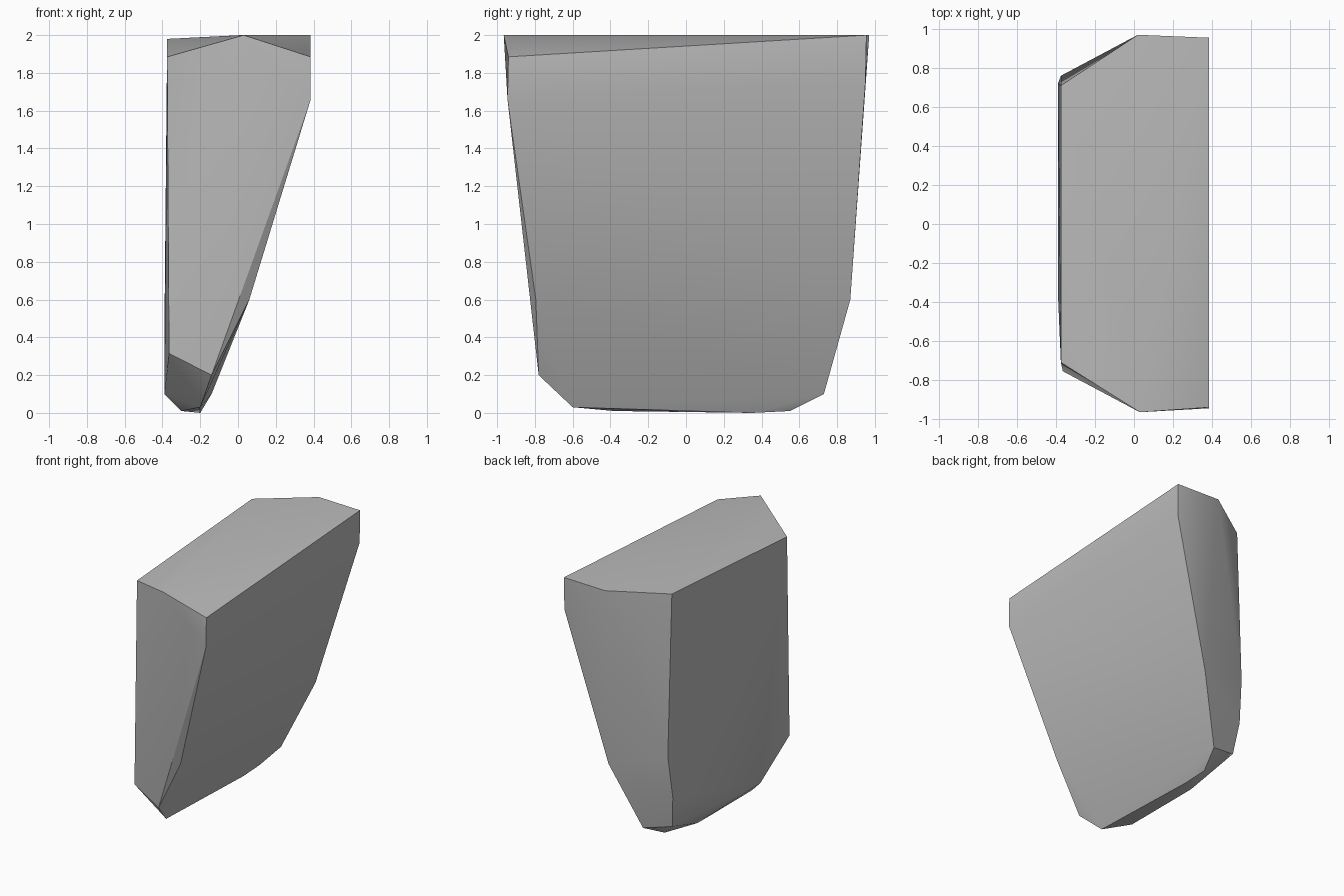
import bpy
import bmesh
import math

# Remove the default cube if present
default_cube = bpy.data.objects.get("Cube")
if default_cube:
    bpy.data.objects.remove(default_cube, do_unlink=True)


def make_material(name, color):
    material = bpy.data.materials.new(name)
    material.use_nodes = True
    material.diffuse_color = color
    shader = next(n for n in material.node_tree.nodes if n.type == "BSDF_PRINCIPLED")
    shader.inputs["Base Color"].default_value = color
    return material


def convex_block(name, corners, material):
    """Wrap a faceted convex solid around a handful of corner points."""
    bm = bmesh.new()
    for corner in corners:
        bm.verts.new(corner)
    hull = bmesh.ops.convex_hull(bm, input=bm.verts[:])
    loose = {v for v in hull["geom_interior"] + hull["geom_unused"]
             if isinstance(v, bmesh.types.BMVert)}
    bmesh.ops.delete(bm, geom=list(loose), context="VERTS")
    bmesh.ops.recalc_face_normals(bm, faces=bm.faces[:])
    mesh = bpy.data.meshes.new(name)
    bm.to_mesh(mesh)
    bm.free()
    mesh.materials.append(material)
    block = bpy.data.objects.new(name, mesh)
    bpy.context.collection.objects.link(block)
    return block


# Top rim, ridged along the middle and dipping toward the front corners
top_rim = [(-.375, -.71, 1.885), (.03, -.965, 2), (.385, -.94, 1.885),
           (.385, .955, 2), (.02, .97, 2), (-.375, .71, 1.98)]

# Overhanging side, tapering down to the foot
overhang = [(.385, -.945, 1.66), (.385, .95, 1.75),
            (.06, -.795, .6), (.06, .87, .6),
            (-.14, -.78, .2), (-.14, .73, .1)]

# Upright side, slightly bulged near the bottom
upright = [(-.365, -.755, .315), (-.39, -.36, .1),
           (-.375, .76, .73), (-.39, .72, .4), (-.36, .68, .15)]

# Narrow foot
foot = [(-.2, -.6, .03), (-.3, -.38, .01), (-.3, .28, .01),
        (-.2, .35, 0), (-.2, .55, .01)]

grey = make_material("stone grey", (.5, .5, .5, 1))
block = convex_block("tapered_block", top_rim + overhang + upright + foot, grey)

# Soft shading across shallow facets, crisp main edges
bpy.ops.object.select_all(action="DESELECT")
block.select_set(True)
bpy.context.view_layer.objects.active = block
bpy.ops.object.shade_smooth_by_angle(angle=math.radians(30))
